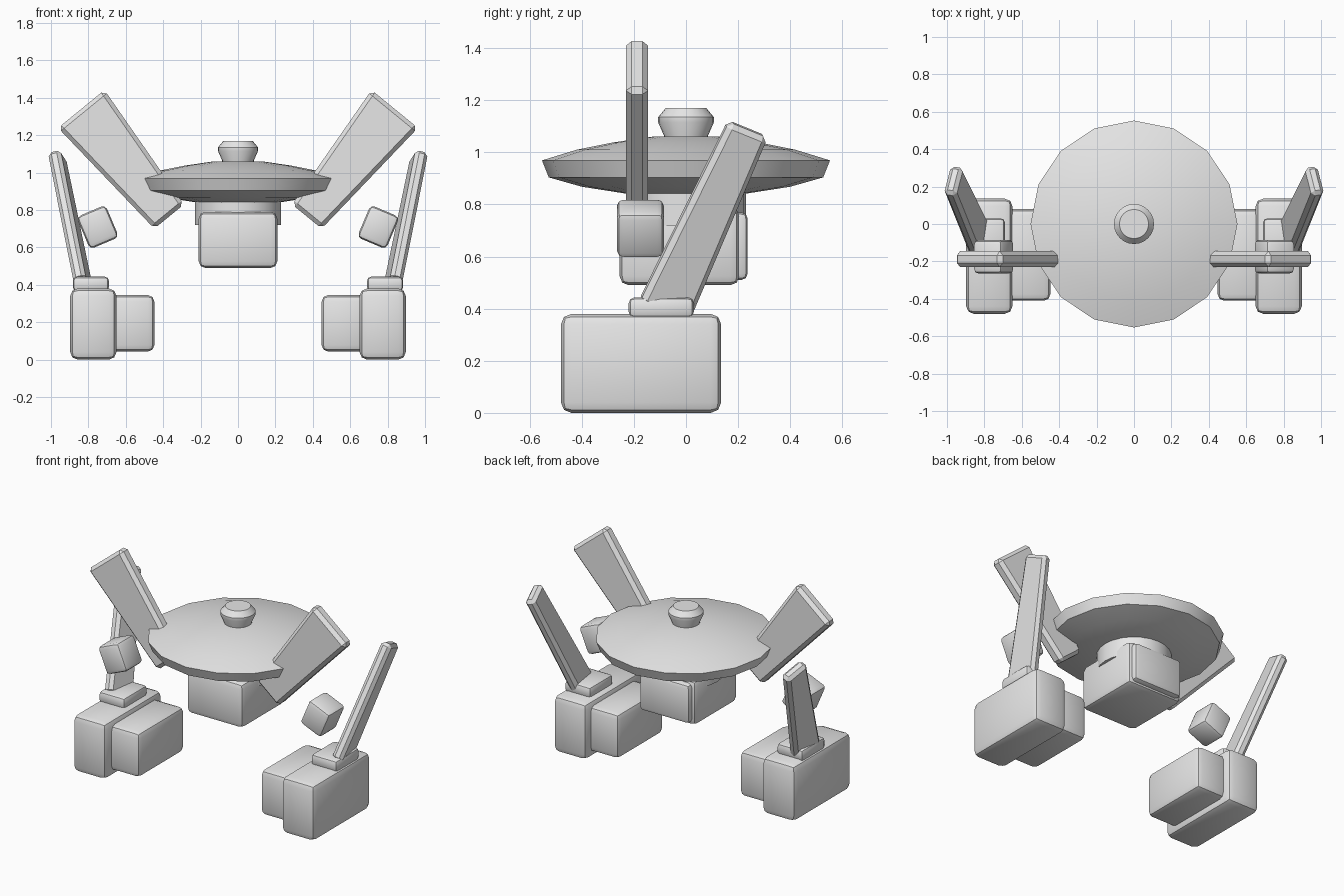
import bpy, bmesh, math
from mathutils import Vector, Matrix

cube = bpy.data.objects.get("Cube")
if cube:
    bpy.data.objects.remove(cube, do_unlink=True)

# One plain material for everything
GREY = (0.8, 0.8, 0.8, 1)
grey = bpy.data.materials.new("light grey")
grey.use_nodes = True
grey.diffuse_color = GREY
grey.node_tree.nodes["Principled BSDF"].inputs["Base Color"].default_value = GREY


def finish(name, bm, bevel=0, segments=2, angle=35):
    """Turn a bmesh into a bevelled, shaded object."""
    bmesh.ops.recalc_face_normals(bm, faces=bm.faces)
    if bevel:
        bmesh.ops.bevel(bm, geom=bm.edges[:], offset=bevel, segments=segments,
                        profile=0.5, affect='EDGES', clamp_overlap=True)
    mesh = bpy.data.meshes.new(name)
    bm.to_mesh(mesh)
    bm.free()
    mesh.materials.append(grey)
    obj = bpy.data.objects.new(name, mesh)
    bpy.context.collection.objects.link(obj)
    bpy.ops.object.select_all(action='DESELECT')
    obj.select_set(True)
    bpy.context.view_layer.objects.active = obj
    bpy.ops.object.shade_smooth_by_angle(angle=math.radians(angle))
    return obj


def box(name, low, high, bevel, turn=0):
    """Rounded box between two corners, turned about y."""
    low, high = Vector(low), Vector(high)
    matrix = (Matrix.Translation((low + high) / 2) @ Matrix.Rotation(turn, 4, 'Y')
              @ Matrix.Diagonal((high - low).to_4d()))
    bm = bmesh.new()
    bmesh.ops.create_cube(bm, size=1, matrix=matrix)
    return finish(name, bm, bevel)


def slab(name, start, end, start_width, end_width, across, thick, bevel):
    """Tapered flat bar from start to end."""
    start, end = Vector(start), Vector(end)
    along = (end - start).normalized()
    across = Vector(across)
    across = (across - along * across.dot(along)).normalized()
    normal = along.cross(across)
    bm = bmesh.new()
    bmesh.ops.create_cube(bm, size=1)
    for v in bm.verts:
        point, width = (end, end_width) if v.co.z > 0 else (start, start_width)
        v.co = point + across * v.co.x * width + normal * v.co.y * thick
    return finish(name, bm, bevel, 1, 25)


def lathe(name, profile, sides, angle=35):
    """Closed solid spun about z from (radius, height) points."""
    bm = bmesh.new()
    rings = [[bm.verts.new((r * math.cos(math.tau * i / sides),
                            r * math.sin(math.tau * i / sides), z))
              for i in range(sides)] for r, z in profile]
    for a, b in zip(rings, rings[1:]):
        for i in range(sides):
            j = (i + 1) % sides
            bm.faces.new((a[i], a[j], b[j], b[i]))
    bm.faces.new(rings[0])
    bm.faces.new(rings[-1])
    return finish(name, bm, angle=angle)


# Central dish, knob, neck and cabin
lathe("dish", [(0.22, 0.84), (0.40, 0.868), (0.527, 0.904), (0.553, 0.969),
               (0.42, 1.01), (0.28, 1.038), (0.13, 1.06)], 16, 40)
lathe("knob", [(0.083, 1.04), (0.085, 1.065), (0.107, 1.115), (0.107, 1.135),
               (0.078, 1.17)], 24)
lathe("neck", [(0.23, 0.72), (0.23, 0.86)], 24)
box("cabin", (-0.21, -0.255, 0.49), (0.21, 0.205, 0.79), 0.035)
box("cabin_back_plate", (-0.185, 0.15, 0.51), (0.185, 0.237, 0.77), 0.025)

# Limbs on both sides
for side, s in (("left", 1), ("right", -1)):
    def span(x0, x1):
        return sorted((s * x0, s * x1))

    def limb_box(name, xs, ys, zs, bevel, turn=0):
        (x0, x1) = span(*xs)
        box(f"{side}_{name}", (x0, ys[0], zs[0]), (x1, ys[1], zs[1]), bevel, s * turn)

    limb_box("foot", (0.65, 0.897), (-0.48, 0.135), (0, 0.38), 0.04)
    limb_box("inner_foot", (0.447, 0.70), (-0.41, 0.08), (0.043, 0.345), 0.035)
    limb_box("ankle", (0.69, 0.883), (-0.22, 0.03), (0.365, 0.443), 0.022)
    limb_box("elbow_block", (0.666, 0.834), (-0.265, -0.085), (0.615, 0.802),
             0.025, math.radians(23))
    slab(f"{side}_shin", (s * 0.825, -0.085, 0.39), (s * 0.968, 0.237, 1.09),
         0.21, 0.165, (s * -0.25, 0.86, -0.45), 0.07, 0.02)
    slab(f"{side}_upper_panel", (s * 0.368, -0.188, 0.765), (s * 0.838, -0.188, 1.34),
         0.205, 0.32, (s * 0.77, 0, -0.63), 0.085, 0.022)
